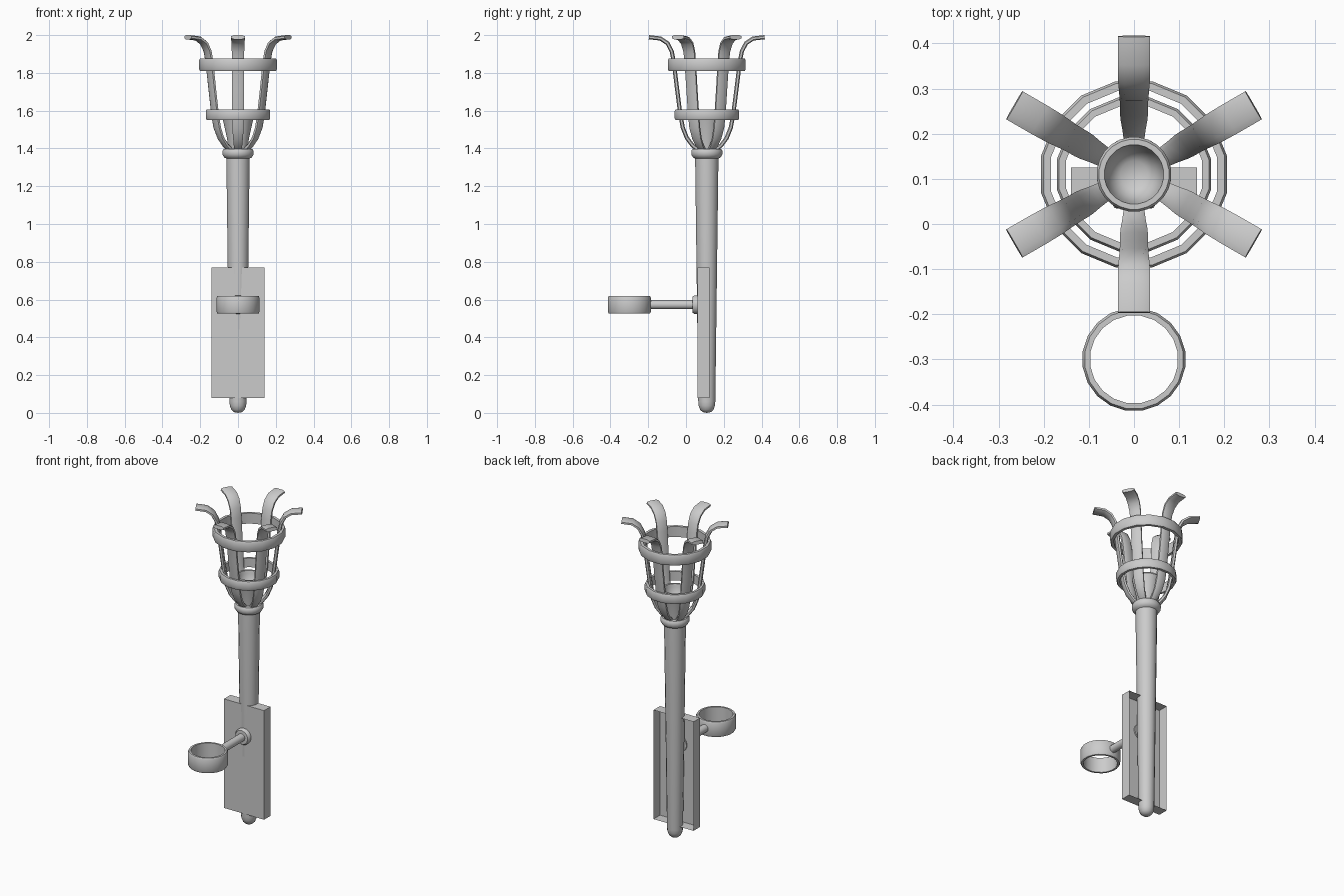
import bpy, bmesh, math
from mathutils import Vector, Matrix

if "Cube" in bpy.data.objects:
    bpy.data.objects.remove(bpy.data.objects["Cube"])

AXIS_Y = 0.11  # torch axis


def make(name, bm, angle=40):
    bmesh.ops.remove_doubles(bm, verts=bm.verts, dist=1e-5)
    bmesh.ops.recalc_face_normals(bm, faces=bm.faces)
    me = bpy.data.meshes.new(name)
    bm.to_mesh(me)
    bm.free()
    ob = bpy.data.objects.new(name, me)
    bpy.context.collection.objects.link(ob)
    bpy.ops.object.select_all(action='DESELECT')
    bpy.context.view_layer.objects.active = ob
    ob.select_set(True)
    bpy.ops.object.shade_smooth_by_angle(angle=math.radians(angle))
    return ob


def lathe(name, profile, n, center=(0, AXIS_Y, 0), closed=False, matrix=None):
    """Revolve (radius, height) points about z, then place."""
    bm = bmesh.new()
    off = math.pi / n
    vs = [bm.verts.new((r * math.cos(off), r * math.sin(off), z)) for r, z in profile]
    pairs = list(zip(vs, vs[1:])) + ([(vs[-1], vs[0])] if closed else [])
    edges = [bm.edges.new(p) for p in pairs]
    bmesh.ops.spin(bm, geom=vs + edges, cent=(0, 0, 0), axis=(0, 0, 1),
                   angle=2 * math.pi, steps=n, use_merge=True)
    if matrix:
        bm.transform(matrix)
    bm.transform(Matrix.Translation(center))
    return make(name, bm)


def band(name, r_in, r_out, z0, z1, n, center=(0, AXIS_Y, 0)):
    """Flat hoop with a slightly rounded outside."""
    c = 0.005
    prof = [(r_in, z0), (r_out - c, z0), (r_out, z0 + 2 * c), (r_out, z1 - 2 * c),
            (r_out - c, z1), (r_in, z1)]
    return lathe(name, prof, n, center, closed=True)


def rib(name, angle):
    """Flattened bar swept along a path: (radius, z, half width)."""
    path = [(0.045, 1.392, 0.018), (0.075, 1.415, 0.022), (0.105, 1.455, 0.026),
            (0.127, 1.51, 0.030), (0.140, 1.58, 0.031), (0.158, 1.72, 0.031),
            (0.175, 1.86, 0.032), (0.186, 1.915, 0.033), (0.208, 1.957, 0.035),
            (0.245, 1.982, 0.036), (0.306, 1.989, 0.036)]
    t = 0.011
    section = [(-1, -0.5), (-0.6, -1), (0.6, -1), (1, -0.5),
               (1, 0.5), (0.6, 1), (-0.6, 1), (-1, 0.5)]
    pts = [Vector((r, 0, z)) for r, z, w in path]
    bm = bmesh.new()
    rings = []
    for i, p in enumerate(pts):
        d = (pts[min(i + 1, len(pts) - 1)] - pts[max(i - 1, 0)]).normalized()
        nrm = Vector((-d.z, 0, d.x))
        rings.append([bm.verts.new(p + Vector((0, a * path[i][2], 0)) + nrm * b * t)
                      for a, b in section])
    for A, B in zip(rings, rings[1:]):
        for k in range(8):
            m = (k + 1) % 8
            bm.faces.new((A[k], A[m], B[m], B[k]))
    bm.faces.new(rings[0])
    bm.faces.new(rings[-1])
    bm.transform(Matrix.Translation((0, AXIS_Y, 0)) @ Matrix.Rotation(angle, 4, 'Z'))
    return make(name, bm)


# tapered shaft with a rounded foot
lathe("shaft", [(0, 0), (0.022, 0.004), (0.036, 0.017), (0.044, 0.038), (0.046, 0.06),
                (0.063, 1.36), (0, 1.36)], 16)

# collar and the hollow cup inside the basket
lathe("collar", [(0.058, 1.345), (0.074, 1.352), (0.083, 1.368), (0.083, 1.388),
                 (0.076, 1.398), (0, 1.398)], 20)
lathe("cup", [(0.05, 1.39), (0.058, 1.45), (0.078, 1.54), (0.083, 1.56), (0.078, 1.57),
              (0.066, 1.57), (0.062, 1.55), (0.05, 1.50), (0.03, 1.485), (0, 1.48)], 24)

# six basket ribs and two hoops
for i in range(6):
    rib(f"basket_rib_{i + 1}", math.radians(30 + 60 * i))
band("upper_hoop", 0.188, 0.21, 1.81, 1.876, 16)
band("lower_hoop", 0.154, 0.174, 1.55, 1.607, 16)

# wall plate: shallow tray open at the back
bm = bmesh.new()
bmesh.ops.create_cube(bm, size=1)
back = [f for f in bm.faces if f.normal.y > 0.9]
bmesh.ops.delete(bm, geom=back, context='FACES_ONLY')
bm.transform(Matrix.Translation((0, 0.0925, 0.425)) @ Matrix.Diagonal((0.28, 0.065, 0.69, 1)))
make("wall_plate", bm)

# holder: ring, arm and rounded flange
band("holder_ring", 0.098, 0.115, 0.525, 0.62, 20, (0, -0.3, 0))
to_front = Matrix.Rotation(math.radians(90), 4, 'X')  # z becomes -y
lathe("holder_arm", [(0, -0.06), (0.024, -0.06), (0.024, 0.194), (0, 0.194)], 16,
      (0, 0, 0.573), matrix=to_front)
lathe("holder_flange", [(0, -0.068), (0.05, -0.068), (0.05, -0.045), (0.043, -0.035), (0, -0.033)],
      20, (0, 0, 0.573), matrix=to_front)
